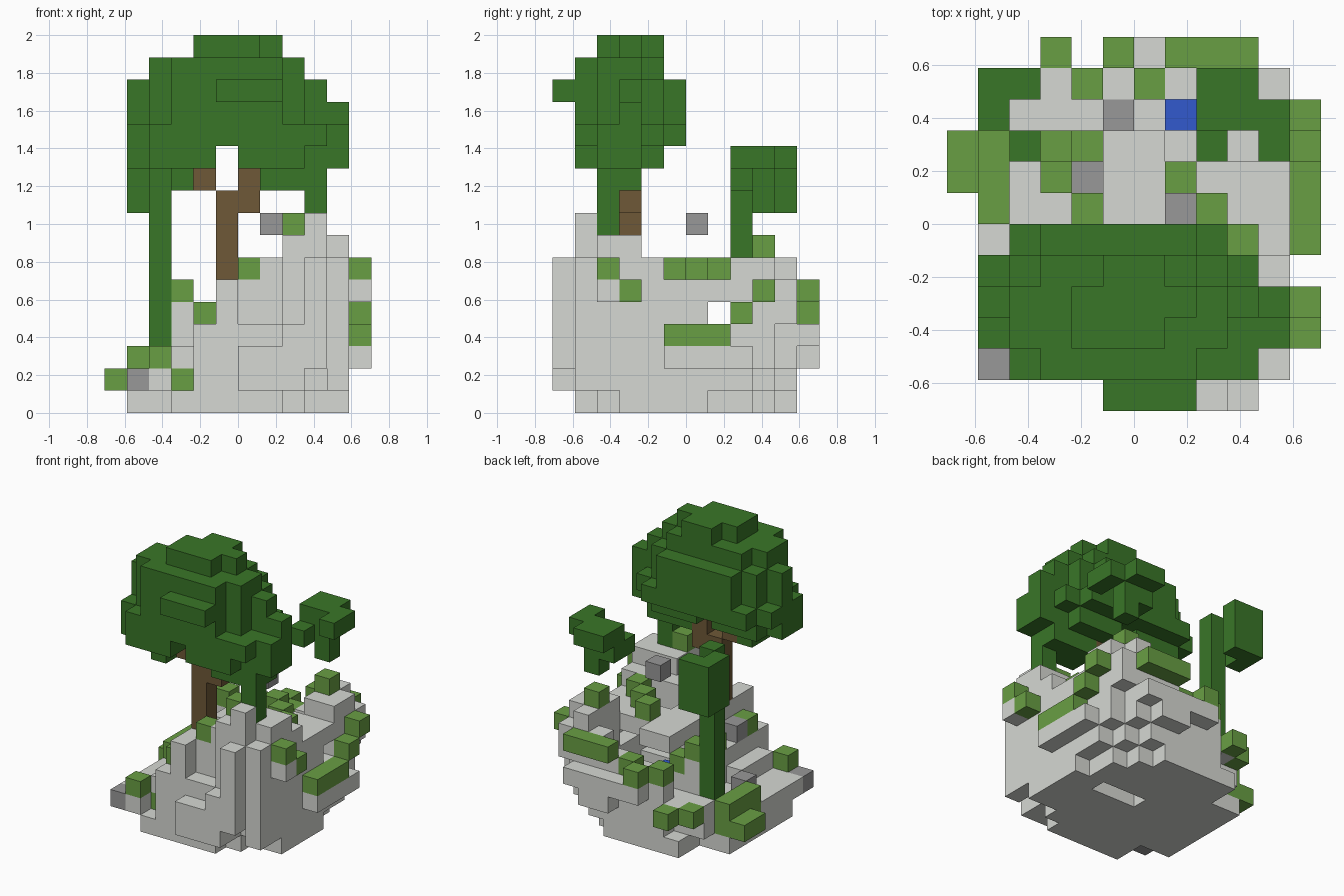
import bpy
import bmesh
from mathutils import Vector

if "Cube" in bpy.data.objects:
    bpy.data.objects.remove(bpy.data.objects["Cube"], do_unlink=True)

UNIT = 2 / 17          # edge of one block
HALF = 6               # half the footprint, in blocks


def material(name, *rgb):
    """One flat colour, given in display values and stored as linear."""
    colour = [((c / 255 + 0.055) / 1.055) ** 2.4 for c in rgb] + [1]
    mat = bpy.data.materials.new(name)
    mat.use_nodes = True
    mat.diffuse_color = colour
    mat.node_tree.nodes["Principled BSDF"].inputs["Base Color"].default_value = colour
    return mat


pale_rock = material("pale rock", 214, 216, 211)
grey_stone = material("grey stone", 152, 152, 152)
moss_green = material("moss green", 105, 159, 68)
leaf_green = material("leaf green", 57, 118, 39)
bark_brown = material("bark brown", 110, 88, 55)
water_blue = material("water blue", 50, 90, 205)


def span(v):
    return range(v[0], v[1] + 1) if isinstance(v, tuple) else (v,)


def block(x, y, z, cut=0):
    """Cells of a box; cut bevels the four upright corners in steps."""
    xs, ys = span(x), span(y)
    cells = set()
    for i in xs:
        for j in ys:
            edge = min(i - xs[0], xs[-1] - i) + min(j - ys[0], ys[-1] - j)
            if edge >= cut:
                cells |= {(i, j, k) for k in span(z)}
    return cells


# Rock: rounded bowl growing outwards
rock = block(x=(3, 7), y=(1, 10), z=0) | block(x=(2, 9), y=(2, 9), z=0, cut=1)
rock |= block(x=1, y=(3, 8), z=0) | block(x=10, y=(3, 6), z=0)
rock |= block(x=(2, 10), y=(1, 10), z=1, cut=2) | block(x=(2, 4), y=(2, 9), z=1)
rock |= block(x=10, y=(1, 2), z=1) | block(x=1, y=(2, 5), z=1)
rock |= block(x=2, y=1, z=1) | block(x=4, y=1, z=1)
rock |= block(x=(4, 11), y=(2, 11), z=2, cut=3)
rock |= block(x=(5, 10), y=1, z=2) | block(x=3, y=(2, 4), z=2)
rock |= block(x=(6, 7), y=0, z=(1, 2)) | block(x=8, y=0, z=(1, 3))
rock |= block(x=9, y=0, z=(2, 6))

# Rock: front hill climbing to the left-hand peak
for column, top in zip(range(4, 11), (3, 5, 5, 6, 6, 6, 6)):
    rock |= block(x=column, y=(1, 4), z=(2, top))
rock -= block(x=(4, 6), y=4, z=(5, 6))
rock -= block(x=(6, 7), y=1, z=(4, 6))
rock |= block(x=(8, 10), y=(2, 3), z=7)
rock |= block(x=8, y=1, z=7) | block(x=9, y=1, z=(7, 8))
rock |= block(x=11, y=2, z=5)

# Rock: side wall, overhanging ledge and bridge over the pool
rock |= block(x=10, y=(4, 9), z=3) | block(x=9, y=(5, 9), z=3)
rock |= block(x=10, y=(4, 6), z=(3, 5)) | block(x=10, y=4, z=6)
rock |= block(x=(9, 10), y=(5, 7), z=5) | block(x=(7, 8), y=(6, 7), z=5)
rock |= block(x=(5, 6), y=(5, 8), z=5)
rock |= block(x=9, y=(8, 10), z=(3, 6)) | block(x=10, y=(8, 9), z=(4, 6))
rock |= block(x=10, y=10, z=(4, 5))

# Rock: back wall and the low shelf
rock |= block(x=(3, 9), y=10, z=2) | block(x=(4, 9), y=10, z=3)
rock |= block(x=(5, 9), y=11, z=3)
rock |= block(x=(7, 9), y=10, z=4) | block(x=(8, 9), y=10, z=5)
rock |= block(x=(2, 4), y=9, z=2) | block(x=3, y=8, z=(2, 4))
rock |= block(x=4, y=8, z=(2, 3)) | block(x=4, y=(5, 6), z=(2, 3))

# Rock: shaft left open beneath the ledge
rock -= block(x=(6, 8), y=6, z=(0, 2)) | block(x=8, y=6, z=5)

# Moss: rim, back wall, shelf and hill
moss = block(x=11, y=(5, 7), z=3) | block(x=11, y=8, z=4)
moss |= block(x=11, y=9, z=5) | block(x=11, y=3, z=5) | block(x=11, y=2, z=6)
moss |= block(x=9, y=5, z=6) | block(x=8, y=6, z=6) | block(x=7, y=7, z=6)
moss |= block(x=(7, 9), y=11, z=5)
moss |= block(x=5, y=11, z=4) | block(x=3, y=11, z=2) | block(x=2, y=10, z=2)
moss |= block(x=4, y=10, z=4) | block(x=6, y=10, z=4)
moss |= block(x=9, y=9, z=7) | block(x=8, y=2, z=8) | block(x=6, y=2, z=6)
moss |= block(x=4, y=2, z=4) | block(x=4, y=(5, 6), z=4)
moss |= block(x=4, y=8, z=4) | block(x=3, y=8, z=5) | block(x=3, y=7, z=2)
moss |= block(x=3, y=2, z=1) | block(x=2, y=1, z=2)
moss |= block(x=1, y=(6, 8), z=(1, 2)) | block(x=0, y=(7, 8), z=1)
moss |= block(x=2, y=8, z=2)

# Loose stones and water
stones = block(x=1, y=1, z=1) | block(x=4, y=7, z=3)
stones |= block(x=5, y=9, z=3) | block(x=7, y=6, z=8)
stones |= block(x=2, y=5, z=2) | block(x=4, y=3, z=4)
water = block(x=7, y=9, z=(2, 3)) | block(x=5, y=8, z=3)

# Tree: forked trunk and rounded crown, open between the forks
trunk = block(x=5, y=3, z=(6, 9)) | block(x=6, y=3, z=(9, 10))
trunk |= block(x=4, y=3, z=10)
crown = block(x=(4, 6), y=(2, 3), z=16) | block(x=(5, 6), y=4, z=16)
crown |= block(x=7, y=3, z=16)
crown |= block(x=(2, 8), y=(1, 4), z=15, cut=1)
crown |= block(x=(1, 9), y=(1, 5), z=14, cut=2) | block(x=(5, 7), y=0, z=14)
crown |= block(x=(1, 9), y=(1, 5), z=13, cut=2) | block(x=10, y=3, z=13)
crown |= block(x=(1, 9), y=(2, 4), z=12) | block(x=(2, 9), y=1, z=12)
crown |= block(x=(2, 8), y=5, z=12) | block(x=10, y=(2, 3), z=(11, 12))
crown |= block(x=(1, 9), y=(1, 4), z=11, cut=1)
crown |= block(x=3, y=(2, 3), z=10) | block(x=(7, 9), y=(2, 3), z=10)
crown -= block(x=5, y=(0, 5), z=(10, 11))
hanging_vine = block(x=9, y=2, z=(8, 10))

# Tall stalk at the back and the floating leaf cluster
stalk = block(x=2, y=8, z=(3, 11))
stalk |= block(x=1, y=(9, 10), z=(9, 11)) | block(x=2, y=10, z=(9, 11))
cluster = block(x=9, y=9, z=(9, 11)) | block(x=10, y=(8, 9), z=11)
cluster |= block(x=(8, 9), y=10, z=11) | block(x=8, y=(8, 9), z=10)
cluster |= block(x=8, y=9, z=11)

parts = [
    ("leaf_crown", crown, leaf_green),
    ("hanging_vine", hanging_vine, leaf_green),
    ("back_stalk", stalk, leaf_green),
    ("leaf_cluster", cluster, leaf_green),
    ("tree_trunk", trunk, bark_brown),
    ("loose_stones", stones, grey_stone),
    ("pool_water", water, water_blue),
    ("moss_patches", moss, moss_green),
    ("rock_bowl", rock, pale_rock),
]

# Earlier parts own shared cells
solid = set()
for name, cells, mat in parts:
    cells -= solid
    solid |= cells


def build(name, cells, mat):
    """Skin the exposed sides of a set of cells."""
    bm = bmesh.new()
    for cell in sorted(cells):
        middle = Vector(cell) + Vector((0.5, 0.5, 0.5))
        for axis in range(3):
            for sign in (-1, 1):
                normal = Vector((0, 0, 0))
                normal[axis] = sign
                if tuple(int(c + n) for c, n in zip(cell, normal)) in solid:
                    continue
                side = Vector((0, 0, 0))
                side[(axis + 1) % 3] = 1
                up = normal.cross(side)
                corners = [side + up, up - side, -side - up, side - up]
                origin = Vector((HALF, HALF, 0))
                bm.faces.new([bm.verts.new((middle + (normal + c) / 2 - origin) * UNIT)
                              for c in corners])
    bmesh.ops.remove_doubles(bm, verts=bm.verts, dist=UNIT / 100)
    mesh = bpy.data.meshes.new(name)
    bm.to_mesh(mesh)
    bm.free()
    mesh.materials.append(mat)
    bpy.context.scene.collection.objects.link(bpy.data.objects.new(name, mesh))


for part in parts:
    build(*part)
